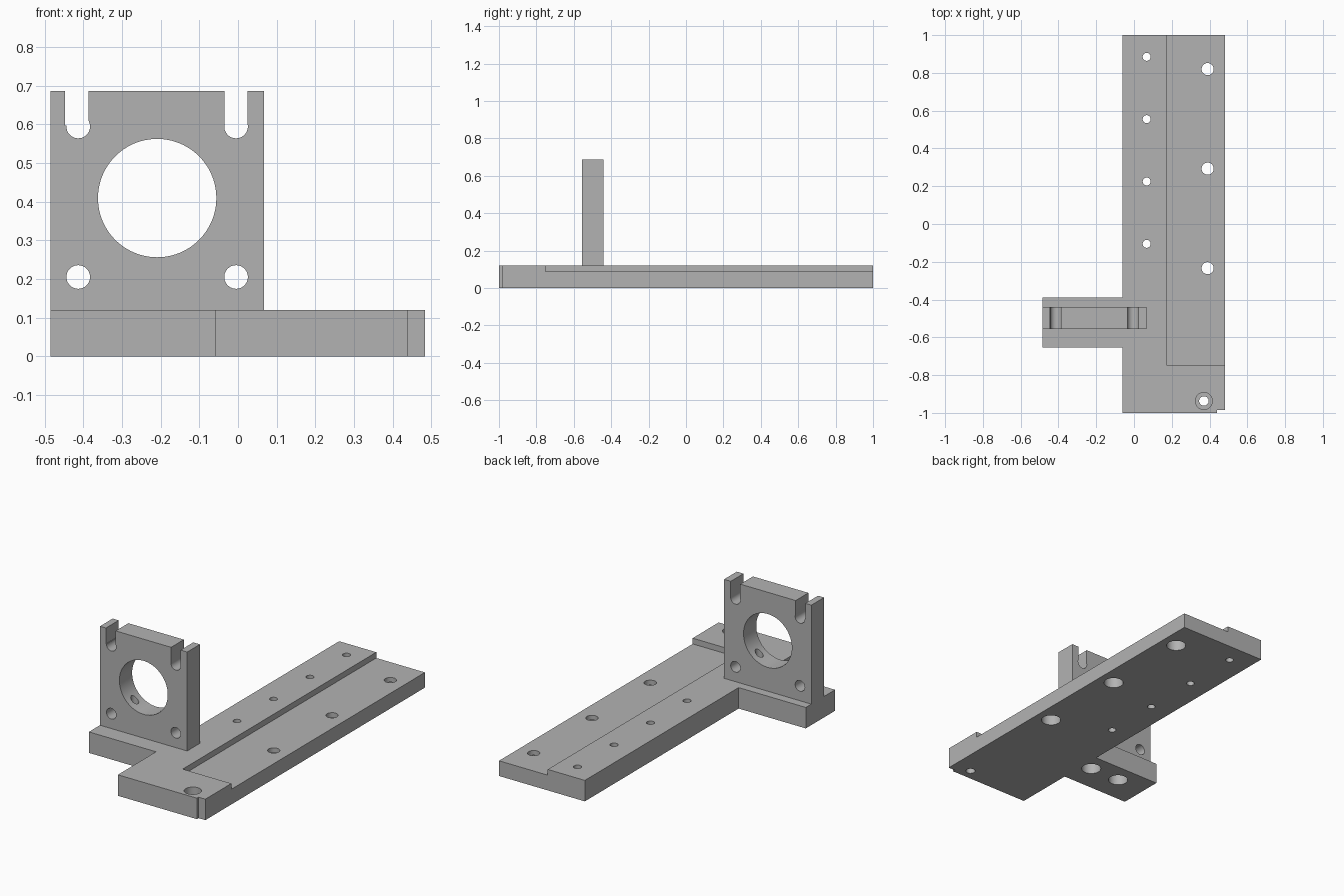
import bpy
import bmesh
import math
from mathutils import Matrix

if "Cube" in bpy.data.objects:
    bpy.data.objects.remove(bpy.data.objects["Cube"], do_unlink=True)

metal = bpy.data.materials.new("machined grey")
metal.use_nodes = True
GREY = (0.45, 0.45, 0.45, 1)
metal.diffuse_color = GREY
metal.node_tree.nodes["Principled BSDF"].inputs["Base Color"].default_value = GREY


def finish(name, bm):
    bmesh.ops.recalc_face_normals(bm, faces=bm.faces)
    mesh = bpy.data.meshes.new(name)
    bm.to_mesh(mesh)
    bm.free()
    mesh.materials.append(metal)
    obj = bpy.data.objects.new(name, mesh)
    bpy.context.collection.objects.link(obj)
    return obj


def extrude_outline(name, points, z0, z1):
    bm = bmesh.new()
    face = bm.faces.new([bm.verts.new((x, y, z0)) for x, y in points])
    new = bmesh.ops.extrude_face_region(bm, geom=[face])["geom"]
    verts = [v for v in new if isinstance(v, bmesh.types.BMVert)]
    bmesh.ops.translate(bm, verts=verts, vec=(0, 0, z1 - z0))
    return finish(name, bm)


def box(name, x0, x1, y0, y1, z0, z1):
    return extrude_outline(name, [(x0, y0), (x1, y0), (x1, y1), (x0, y1)], z0, z1)


def cylinder(r, start, length, along_y=False, sides=48):
    """Cutter starting at a point and running up z, or along y."""
    bm = bmesh.new()
    bmesh.ops.create_cone(bm, cap_ends=True, segments=sides, radius1=r, radius2=r,
                          depth=length, matrix=Matrix.Translation((0, 0, length / 2)))
    turn = Matrix.Rotation(-math.pi / 2 if along_y else 0, 4, "X")
    bmesh.ops.transform(bm, matrix=Matrix.Translation(start) @ turn, verts=bm.verts)
    return finish("hole_cutter", bm)


def cut(obj, cutters):
    bpy.context.view_layer.objects.active = obj
    for c in cutters:
        c.hide_render = True
        mod = obj.modifiers.new("cut", "BOOLEAN")
        mod.operation = "DIFFERENCE"
        mod.solver = "EXACT"
        mod.object = c
        bpy.ops.object.modifier_apply(modifier=mod.name)
        bpy.data.objects.remove(c, do_unlink=True)
    bpy.ops.object.select_all(action="DESELECT")
    obj.select_set(True)
    bpy.ops.object.shade_smooth_by_angle(angle=math.radians(30))


TOP = 0.12          # plate thickness
ARM_Y = -0.4975     # bracket centre line
SCREWS_X = (-0.305, -0.115)

# Base plate with side arm and a notched front corner
base = extrude_outline("base_plate", [
    (-0.06, -1), (0.44, -1), (0.44, -0.985), (0.483, -0.985), (0.483, 1), (-0.06, 1),
    (-0.06, -0.39), (-0.485, -0.39), (-0.485, -0.655), (-0.06, -0.655)], 0, TOP)

# Long recess, rail holes and counterbored mounting holes
cutters = [box("recess_cutter", 0.175, 0.6, -0.75, 1.1, 0.087, 0.3)]
for i in range(4):
    cutters.append(cylinder(0.021, (0.067, 0.885 - 0.33 * i, -0.1), 0.4))
for i in range(3):
    y = 0.82 - 0.527 * i
    cutters.append(cylinder(0.032, (0.39, y, -0.1), 0.4))
    cutters.append(cylinder(0.052, (0.39, y, -0.1), 0.16))
cutters.append(cylinder(0.025, (0.37, -0.937, -0.1), 0.4))
cutters.append(cylinder(0.045, (0.37, -0.937, 0.06), 0.2))
for x in SCREWS_X:
    cutters.append(cylinder(0.021, (x, ARM_Y, -0.1), 0.4))
    cutters.append(cylinder(0.052, (x, ARM_Y, -0.1), 0.17))
cut(base, cutters)

# Upright motor bracket with bore, corner holes and open slots
bracket = box("upright_bracket", -0.485, 0.067, -0.555, -0.44, TOP, 0.686)
cutters = [cylinder(0.153, (-0.209, -0.7, 0.409), 0.4, True, 96)]
for x in (-0.413, -0.005):
    for z in (0.205, 0.594):
        cutters.append(cylinder(0.0305, (x, -0.7, z), 0.4, True))
for x0, x1 in ((-0.447, -0.386), (-0.035, 0.025)):
    cutters.append(box("slot_cutter", x0, x1, -0.7, -0.3, 0.596, 0.8))
# Screw holes rising from the arm into the bore
for x in SCREWS_X:
    cutters.append(cylinder(0.021, (x, ARM_Y, 0.05), 0.33))
cut(bracket, cutters)
